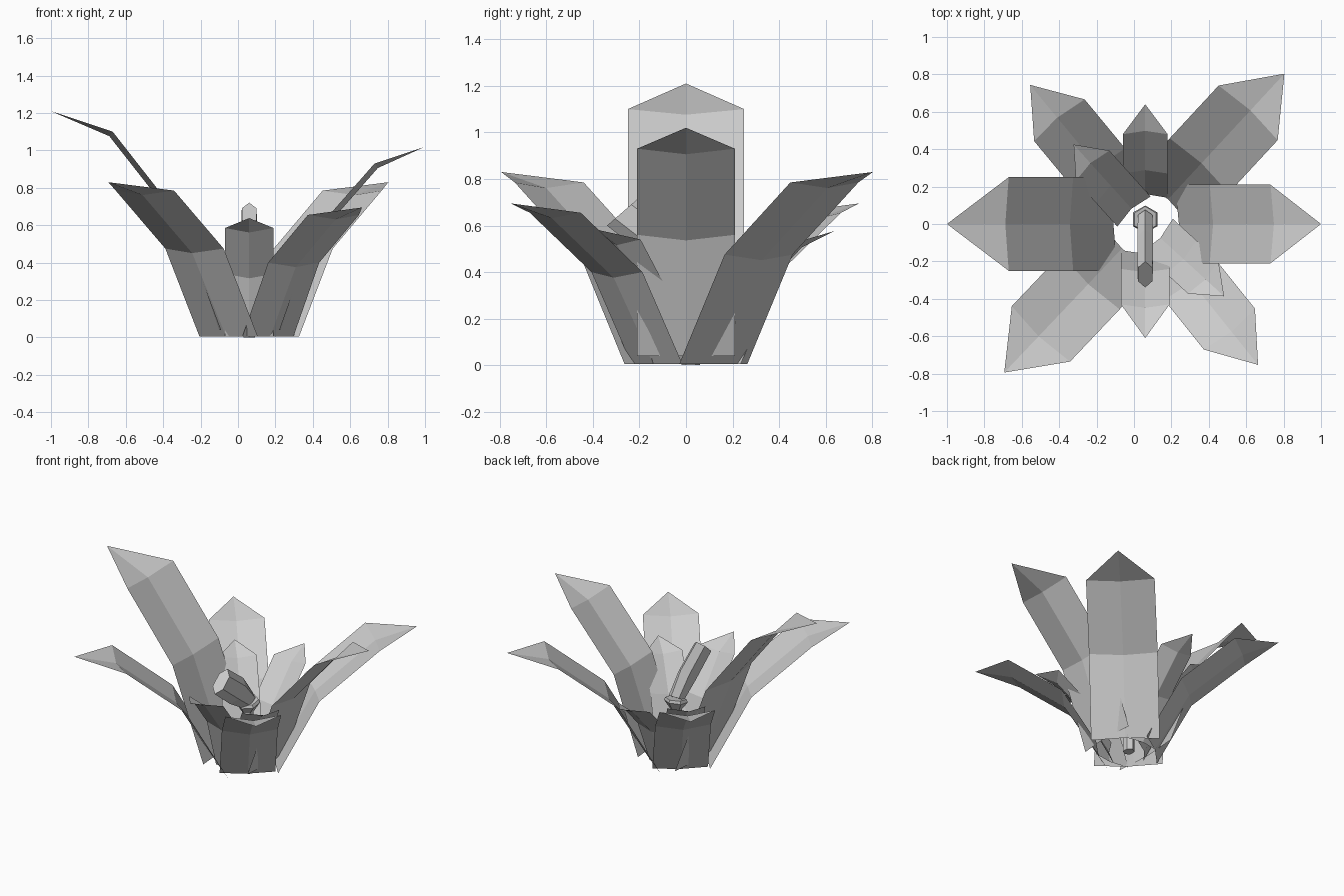
import bpy, math
from mathutils import Vector

if "Cube" in bpy.data.objects:
    bpy.data.objects.remove(bpy.data.objects["Cube"])

CX = 0.06  # the plant's growing centre sits slightly right of the origin


def add_mesh(name, verts, faces):
    me = bpy.data.meshes.new(name)
    me.from_pydata(verts, [], faces)
    me.update()
    ob = bpy.data.objects.new(name, me)
    bpy.context.collection.objects.link(ob)
    return ob


def leaf(name, angle, half_width, base, kink, shoulder, tip):
    """Creased single-sheet leaf; each station is (radius, height)."""
    a = math.radians(angle)
    out = Vector((math.cos(a), math.sin(a), 0))
    side = Vector((-math.sin(a), math.cos(a), 0))
    verts, faces = [], []
    for i, (r, z) in enumerate((base, kink, shoulder)):
        for s in (-1, 0, 1):
            dr, dz = (0.0, 0.0) if s else ((0.02, 0.0) if i == 0 else (0.018, -0.024))
            verts.append(Vector((CX, 0, z + dz)) + out * (r + dr) + side * half_width * s)
    verts.append(Vector((CX, 0, tip[1])) + out * tip[0])
    for i in (0, 3):
        for j in (0, 1):
            k = i + j
            faces.append((k + 1, k, k + 3, k + 4)[::-1])
    faces += [(6, 9, 7), (7, 9, 8)]
    return add_mesh(name, verts, faces)


# Two tall leaves
leaf("tall_leaf_left", 180, .25, (.15, .04), (.385, .66), (.73, 1.10), (1.06, 1.21))
leaf("tall_leaf_right", 0, .21, (.16, .04), (.345, .56), (.67, .93), (.94, 1.02))

# Diagonal leaves, large pair and medium pair
for label, ang in (("back_right", 47.2), ("front_left", 226.5)):
    leaf("large_leaf_" + label, ang, .215, (.16, .005), (.425, .475), (.81, .785), (1.095, .83))
for label, ang in (("front_right", -51.3), ("back_left", 129.6)):
    leaf("medium_leaf_" + label, ang, .175, (.16, .005), (.38, .40), (.72, .655), (.965, .695))

# Short leaves at front and back
leaf("short_leaf_front", -90, .13, (.14, .005), (.24, .34), (.43, .585), (.61, .638))
leaf("short_leaf_back", 90, .12, (.14, .005), (.27, .31), (.48, .53), (.64, .577))

# Small inner leaves
for label, ang in (("front_right", -42.5), ("back_left", 132)):
    leaf("inner_leaf_" + label, ang, .12, (.09, .005), (.26, .335), (.42, .54), (.572, .583))


def loft(name, rings):
    """Hexagonal loft; ring = (y, z, half width, half depth, tilt toward front)."""
    verts, faces = [], []
    for y, z, w, h, tilt in rings:
        t = math.radians(tilt)
        for k in range(6):
            a = math.pi / 3 * k + math.pi / 2
            d = h * math.sin(a)
            verts.append((CX + w * math.cos(a), y + d * math.cos(t), z + d * math.sin(t)))
    for i in range(len(rings) - 1):
        for k in range(6):
            n = (k + 1) % 6
            faces.append((i * 6 + k, i * 6 + n, i * 6 + 6 + n, i * 6 + 6 + k))
    last = (len(rings) - 1) * 6
    faces += [tuple(range(5, -1, -1)), tuple(range(last, last + 6))]
    return add_mesh(name, verts, faces)


# Stem with flared collar, and the flower head leaning to the front
loft("stem", [(.02, 0, .035, .04, 0), (.02, .36, .035, .04, 0)])
loft("collar", [(.02, .35, .04, .045, 0), (.025, .40, .075, .075, 10), (.025, .42, .065, .07, 10)])
loft("flower_head", [(.02, .42, .045, .065, 30), (-.10, .53, .048, .095, 42),
                     (-.27, .66, .046, .092, 41)])
